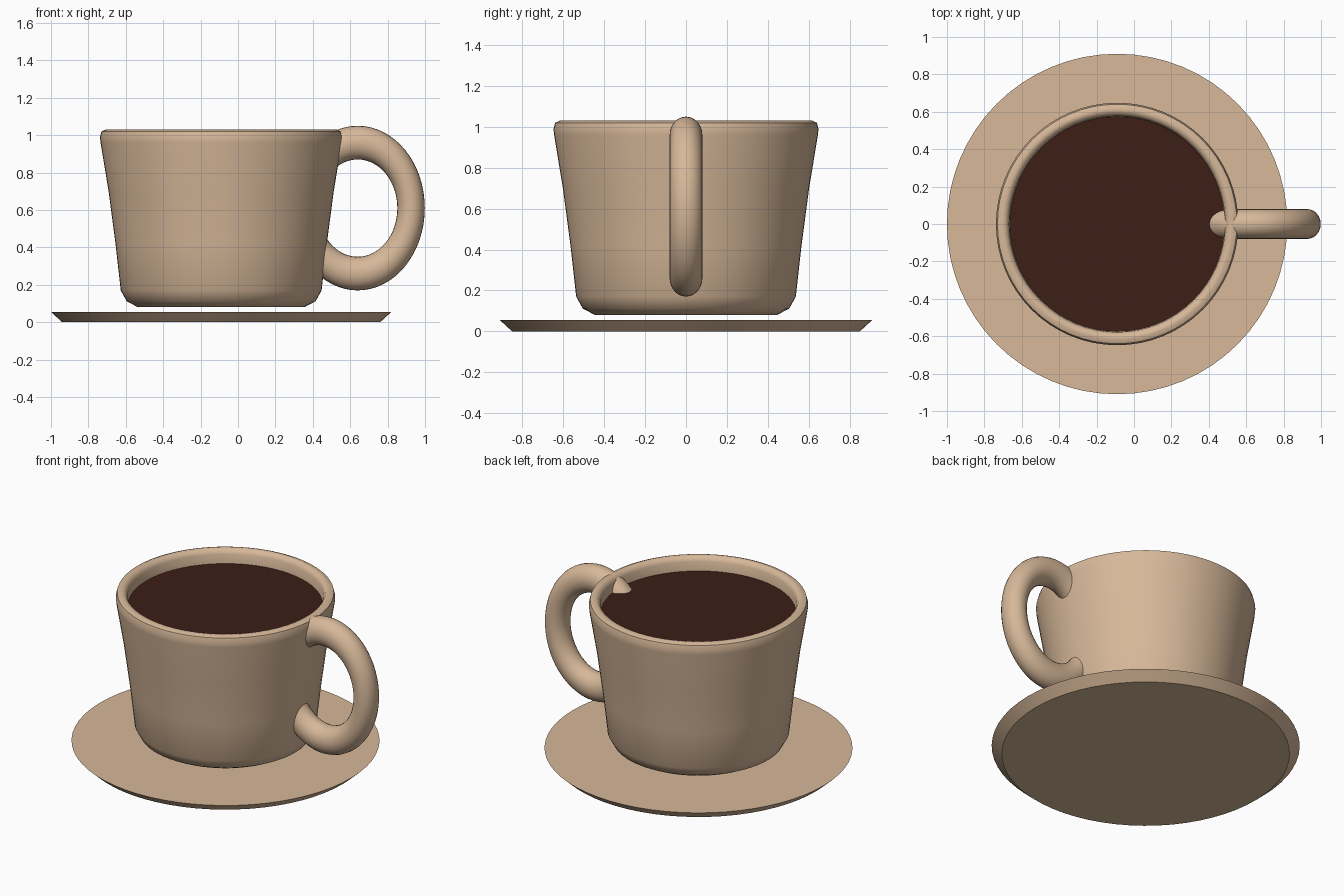
import bpy, math, bmesh

if "Cube" in bpy.data.objects:
    bpy.data.objects.remove(bpy.data.objects["Cube"])

CX = -0.09  # shared axis of cup and saucer


def material(name, rgb):
    m = bpy.data.materials.new(name)
    m.diffuse_color = (*rgb, 1)
    m.use_nodes = True
    m.node_tree.nodes["Principled BSDF"].inputs["Base Color"].default_value = m.diffuse_color
    return m


def finish(ob, mat, angle):
    ob.data.materials.append(mat)
    bpy.ops.object.select_all(action='DESELECT')
    ob.select_set(True)
    bpy.context.view_layer.objects.active = ob
    bpy.ops.object.shade_smooth_by_angle(angle=math.radians(angle))


def lathe(name, profile, mat, segments=64, angle=40):
    """Spin an (r, z) profile around the cup axis."""
    bm = bmesh.new()
    verts = [bm.verts.new((r, 0, z)) for r, z in profile]
    edges = [bm.edges.new(pair) for pair in zip(verts, verts[1:])]
    bmesh.ops.spin(bm, geom=verts + edges, cent=(0, 0, 0), axis=(0, 0, 1),
                   angle=math.tau, steps=segments, use_merge=False)
    bmesh.ops.remove_doubles(bm, verts=bm.verts, dist=1e-4)
    bmesh.ops.recalc_face_normals(bm, faces=bm.faces)
    me = bpy.data.meshes.new(name)
    bm.to_mesh(me)
    bm.free()
    ob = bpy.data.objects.new(name, me)
    ob.location.x = CX
    bpy.context.collection.objects.link(ob)
    finish(ob, mat, angle)
    return ob


clay = material("clay", (0.68, 0.48, 0.32))
brown = material("coffee_brown", (0.047, 0.013, 0.008))

# Saucer: thin disc with a slanted edge
lathe("saucer", [(0, 0), (0.85, 0), (0.91, 0.055), (0, 0.055)], clay, angle=30)

# Cup: flared hollow body with rounded foot and lip
lathe("cup", [(0, 0.08), (0.445, 0.08), (0.505, 0.112), (0.537, 0.17),
              (0.565, 0.42), (0.602, 0.70), (0.645, 0.96), (0.648, 0.99),
              (0.64, 1.02), (0.615, 1.031), (0.592, 1.026), (0.578, 1.0),
              (0.575, 0.94), (0.53, 0.65), (0.48, 0.22), (0.42, 0.15),
              (0, 0.15)], clay, angle=50)

# Coffee surface: flat disc just under the lip
bpy.ops.mesh.primitive_circle_add(vertices=64, radius=0.577, fill_type='NGON',
                                  location=(CX, 0, 0.94))
coffee = bpy.context.object
coffee.name = "coffee"
finish(coffee, brown, 30)

# Handle: upright ring squeezed in width, its inner half sunk into the cup
bpy.ops.mesh.primitive_torus_add(major_radius=0.35, minor_radius=0.09,
                                 major_segments=64, minor_segments=24,
                                 location=(0.64, 0, 0.61),
                                 rotation=(math.pi / 2, 0, 0))
handle = bpy.context.object
handle.name = "handle"
handle.scale = (0.815, 1, 0.89)
finish(handle, clay, 60)
